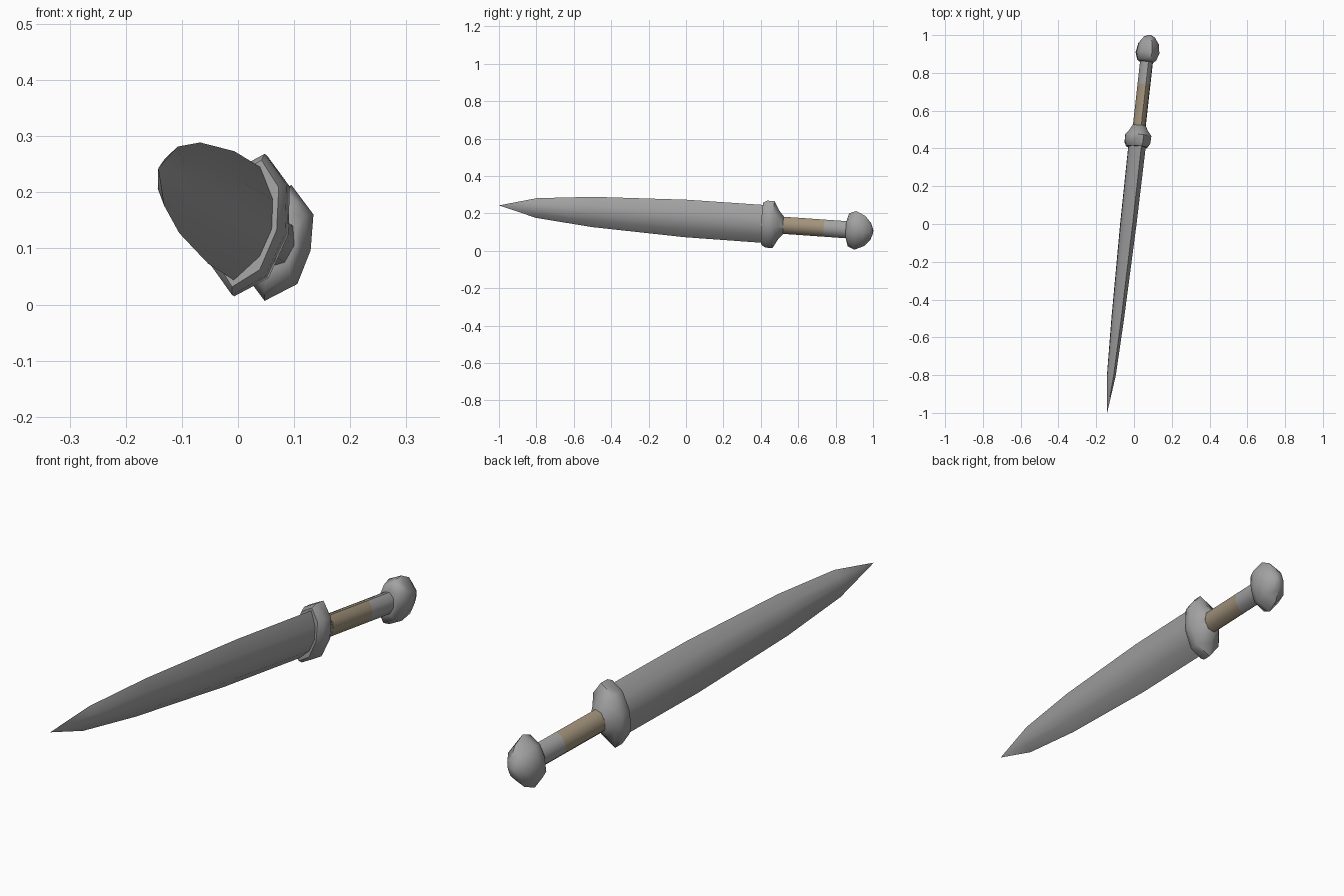
import bpy, bmesh, math
from mathutils import Vector

if "Cube" in bpy.data.objects:
    bpy.data.objects.remove(bpy.data.objects["Cube"])

# Slanted sword frame: long axis, wide direction, thin direction
AXIS = Vector((0.112, 1, -0.07)).normalized()
WIDE = Vector((0.22, 0, 0.975))
WIDE = (WIDE - AXIS * WIDE.dot(AXIS)).normalized()
THIN = AXIS.cross(WIDE)

def centre(y):
    return Vector((-0.03 + 0.112 * y, y, 0.173 - 0.07 * y))

def material(name, rgb):
    m = bpy.data.materials.new(name)
    m.diffuse_color = (*rgb, 1)
    m.use_nodes = True
    m.node_tree.nodes["Principled BSDF"].inputs["Base Color"].default_value = m.diffuse_color
    return m

STEEL = material("steel grey", (0.36, 0.36, 0.36))
TAN = material("tan wrap", (0.36, 0.29, 0.2))

def loft(name, mat, stations, dw, dt, angle=50):
    """Skin eight-sided rings; stations are (y, half width, half thickness)."""
    ring = [(1, 0), (dw, dt), (0, 1), (-dw, dt),
            (-1, 0), (-dw, -dt), (0, -1), (dw, -dt)]
    bm = bmesh.new()
    rows = [[bm.verts.new(centre(y) + WIDE * (a * w) + THIN * (b * t))
             for a, b in ring] for y, w, t in stations]
    for r0, r1 in zip(rows, rows[1:]):
        for i in range(8):
            j = (i + 1) % 8
            bm.faces.new((r0[i], r0[j], r1[j], r1[i]))
    bm.faces.new(rows[0])
    bm.faces.new(rows[-1])
    bmesh.ops.remove_doubles(bm, verts=bm.verts, dist=0.0005)
    bmesh.ops.recalc_face_normals(bm, faces=bm.faces)
    me = bpy.data.meshes.new(name)
    bm.to_mesh(me)
    bm.free()
    me.materials.append(mat)
    ob = bpy.data.objects.new(name, me)
    bpy.context.collection.objects.link(ob)
    bpy.ops.object.select_all(action='DESELECT')
    ob.select_set(True)
    bpy.context.view_layer.objects.active = ob
    bpy.ops.object.shade_smooth_by_angle(angle=math.radians(angle))
    return ob

# Lens-shaped blade with sharp edges
loft("blade", STEEL, [(-1.0, 0.0001, 0.0001), (-0.8, 0.054, 0.023), (-0.5, 0.083, 0.032),
                      (0, 0.103, 0.042), (0.43, 0.104, 0.046)], 0.5, 0.78)
# Flared guard tapering back to the grip
loft("guard", STEEL, [(0.408, 0.116, 0.055), (0.43, 0.129, 0.068), (0.468, 0.129, 0.07),
                      (0.495, 0.08, 0.05), (0.522, 0.047, 0.036)], 0.65, 0.75)
# Wrapped grip and bare metal end
loft("grip_wrap", TAN, [(0.515, 0.047, 0.035), (0.74, 0.047, 0.035)], 0.7, 0.72)
loft("grip_end", STEEL, [(0.74, 0.047, 0.035), (0.875, 0.047, 0.035)], 0.7, 0.72)
# Mushroom pommel
loft("pommel", STEEL, [(0.858, 0.055, 0.038), (0.868, 0.09, 0.047), (0.905, 0.106, 0.06),
                       (0.955, 0.083, 0.053), (0.988, 0.045, 0.03), (1.0, 0.012, 0.01)], 0.6, 0.84)
